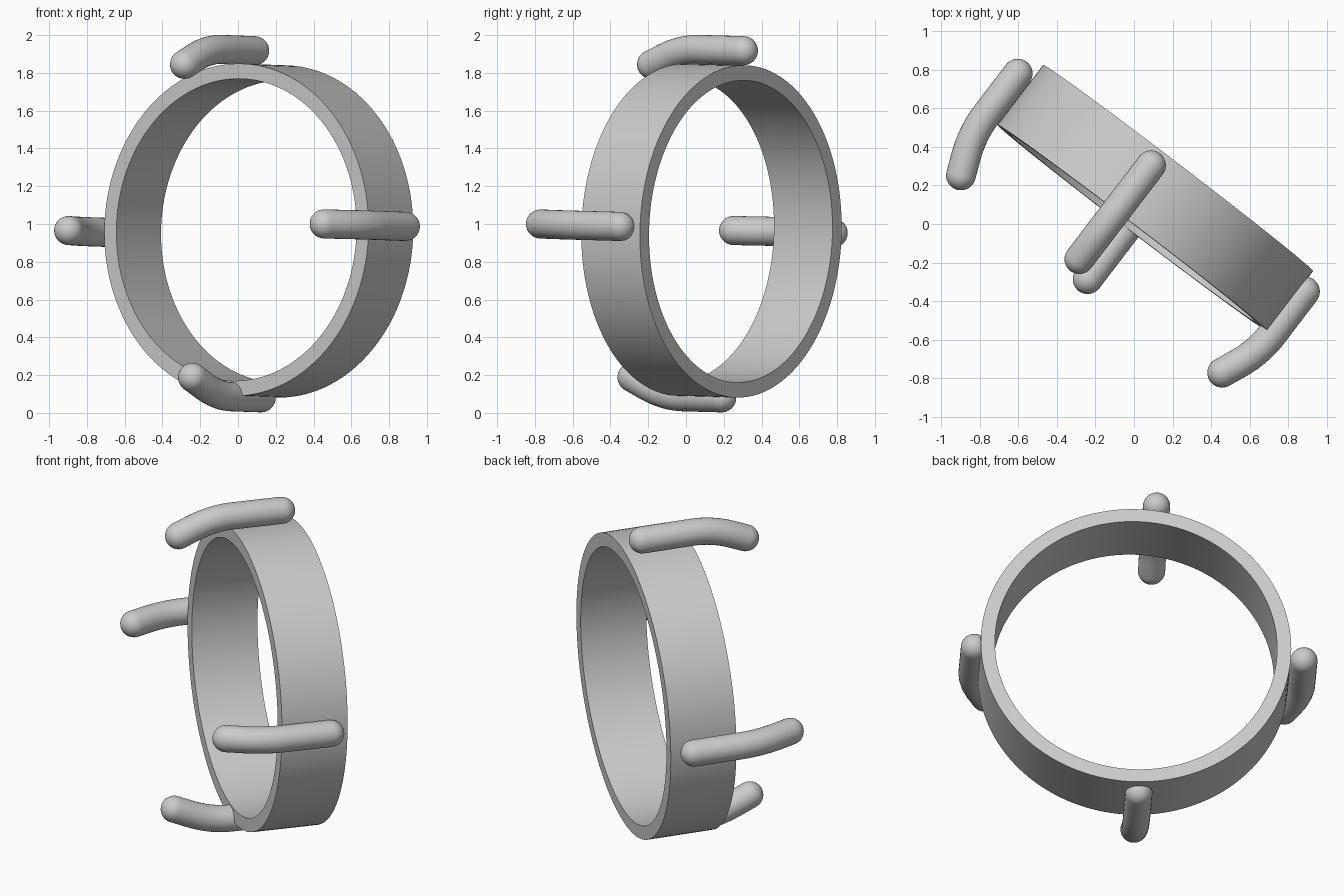
import bpy, bmesh, math
from mathutils import Vector, Matrix

if "Cube" in bpy.data.objects:
    bpy.data.objects.remove(bpy.data.objects["Cube"])

# Local frame of the ring: u across, v up, a along its axis (towards the front)
a = Vector((-0.607, -0.795, 0.022)).normalized()
u = Vector((0.797, -0.609, 0.0)).normalized()
u = (u - a * u.dot(a)).normalized()
v = a.cross(u)
frame = Matrix.Translation((0.11, 0.135, 0.965)) @ Matrix((u, v, a)).transposed().to_4x4()


def make_object(name, bm):
    bmesh.ops.recalc_face_normals(bm, faces=bm.faces)
    bm.transform(frame)
    mesh = bpy.data.meshes.new(name)
    bm.to_mesh(mesh)
    bm.free()
    obj = bpy.data.objects.new(name, mesh)
    bpy.context.collection.objects.link(obj)
    bpy.ops.object.select_all(action='DESELECT')
    obj.select_set(True)
    bpy.context.view_layer.objects.active = obj
    bpy.ops.object.shade_smooth_by_angle(angle=math.radians(40))
    return obj


def bridge(bm, r0, r1):
    n = len(r0)
    for i in range(n):
        j = (i + 1) % n
        bm.faces.new((r0[i], r0[j], r1[j], r1[i]))


# Plain flat-walled band
def make_ring(outer=0.88, inner=0.80, half=0.195, n=128):
    bm = bmesh.new()
    loops = []
    for r, z in ((outer, -half), (outer, half), (inner, half), (inner, -half)):
        loops.append([bm.verts.new((r * math.cos(2 * math.pi * i / n),
                                    r * math.sin(2 * math.pi * i / n), z)) for i in range(n)])
    for k in range(4):
        bridge(bm, loops[k], loops[(k + 1) % 4])
    make_object("ring_band", bm)


# Round-ended rod, straight at the back and bent inwards at the front
def make_prong(name, start, inward, a0, a1, bend=0.086, rad=0.077, n=32):
    inward = Vector(inward)
    side = Vector((0, 0, 1)).cross(inward)
    corner, end = Vector((0.31, 0)), Vector((a1, bend))
    p0, p2 = Vector((0.19, 0)), corner + (end - corner) * 0.58
    path = [Vector((a0, 0))]
    for i in range(11):
        t = i / 10
        path.append(p0 * (1 - t) ** 2 + corner * 2 * t * (1 - t) + p2 * t * t)
    path.append(end)

    # sections: centre, tangent, radius, with hemispherical caps at both ends
    first, last = (path[1] - path[0]).normalized(), (path[-1] - path[-2]).normalized()
    caps = [math.pi / 2 * k / 8 for k in range(1, 8)]
    sections = [(path[0] - first * rad * math.cos(q), first, rad * math.sin(q)) for q in caps]
    for i, p in enumerate(path):
        tan = (path[min(i + 1, len(path) - 1)] - path[max(i - 1, 0)]).normalized()
        sections.append((p, tan, rad))
    sections += [(path[-1] + last * rad * math.cos(q), last, rad * math.sin(q)) for q in reversed(caps)]

    def place(p):
        return Vector((start[0], start[1], 0)) + Vector((0, 0, p.x)) + inward * p.y

    bm = bmesh.new()
    rings = []
    for p, tan, r in sections:
        normal = Vector((0, 0, -tan.y)) + inward * tan.x
        rings.append([bm.verts.new(place(p) + r * (normal * math.cos(2 * math.pi * i / n)
                                                   + side * math.sin(2 * math.pi * i / n)))
                      for i in range(n)])
    for r0, r1 in zip(rings, rings[1:]):
        bridge(bm, r0, r1)
    for ring, tip in ((rings[0], path[0] - first * rad), (rings[-1], path[-1] + last * rad)):
        pole = bm.verts.new(place(tip))
        for i in range(n):
            bm.faces.new((ring[i], ring[(i + 1) % n], pole))
    make_object(name, bm)


make_ring()
make_prong("top_prong", (-0.12, 0.955), (0, -1, 0), -0.10, 0.51)
make_prong("bottom_prong", (-0.023, -0.884), (0, 1, 0), -0.07, 0.53, bend=0.095)
make_prong("left_prong", (-0.957, -0.011), (1, 0, 0), -0.08, 0.518)
make_prong("right_prong", (0.911, 0.024), (-1, 0, 0), -0.085, 0.51)
